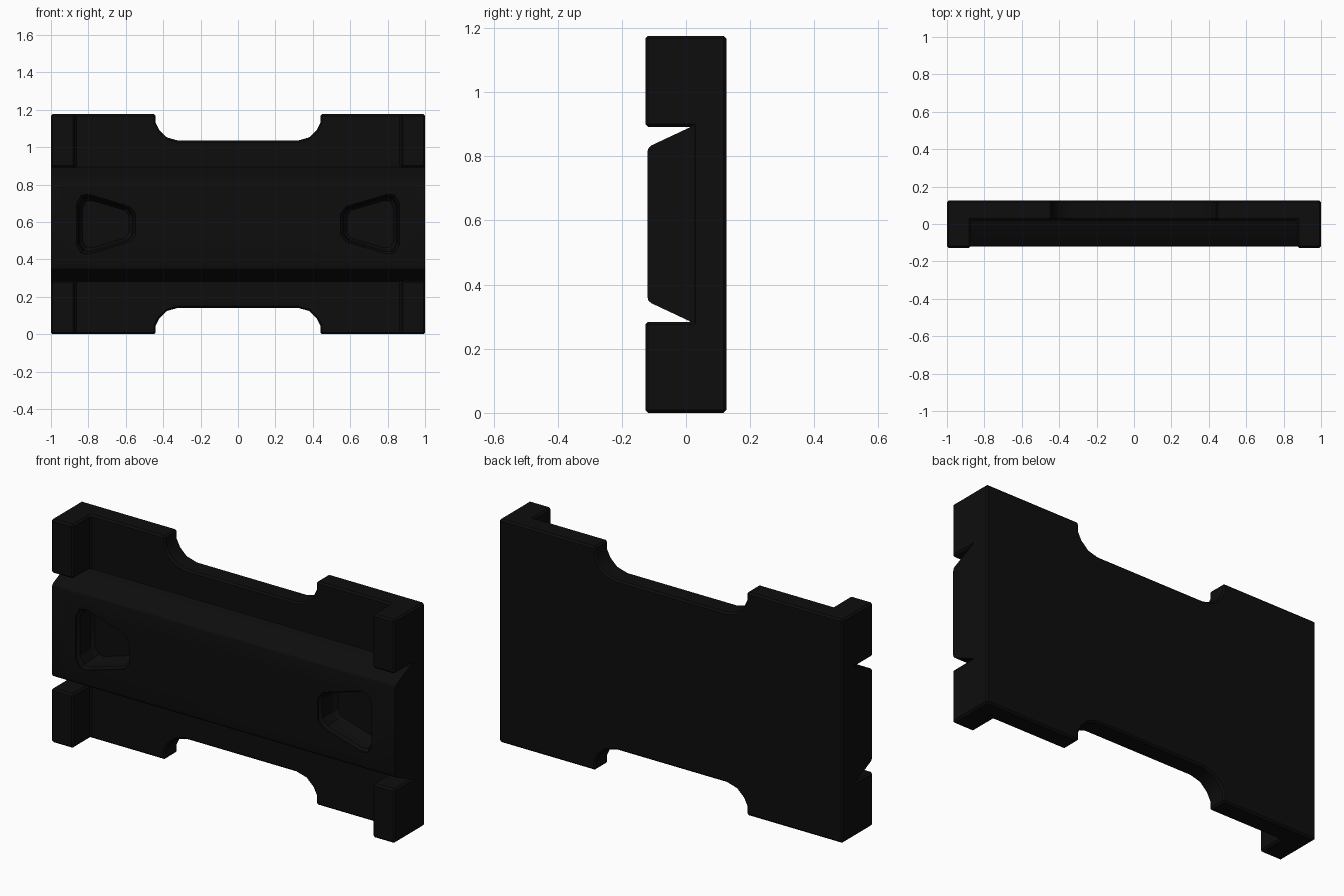
import bpy, bmesh
from mathutils import Vector

cube = bpy.data.objects.get("Cube")
if cube:
    bpy.data.objects.remove(cube, do_unlink=True)

COLOR = (0.004, 0.004, 0.004, 1)
black = bpy.data.materials.new("matte black")
black.use_nodes = True
black.diffuse_color = COLOR
bsdf = black.node_tree.nodes["Principled BSDF"]
bsdf.inputs["Base Color"].default_value = COLOR
bsdf.inputs["Roughness"].default_value = 0.8

H = 1.176          # overall height
BACK, FACE = 0.126, 0.02   # plate depth range
FRONT = -0.12      # front of the raised band


def loft(name, rings):
    """Closed solid through a list of matching point rings."""
    bm = bmesh.new()
    loops = [[bm.verts.new(p) for p in ring] for ring in rings]
    n = len(loops[0])
    for a, b in zip(loops, loops[1:]):
        for i in range(n):
            j = (i + 1) % n
            bm.faces.new((a[i], a[j], b[j], b[i]))
    bm.faces.new(loops[0])
    bm.faces.new(loops[-1])
    bmesh.ops.recalc_face_normals(bm, faces=bm.faces)
    mesh = bpy.data.meshes.new(name)
    bm.to_mesh(mesh)
    bm.free()
    mesh.materials.append(black)
    obj = bpy.data.objects.new(name, mesh)
    bpy.context.collection.objects.link(obj)
    return obj


def box(name, x0, x1, y0, y1, z0, z1):
    return loft(name, [[(x, y0, z0), (x, y1, z0), (x, y1, z1), (x, y0, z1)] for x in (x0, x1)])


def apply(obj, kind, **settings):
    mod = obj.modifiers.new(kind.title(), kind)
    for key, value in settings.items():
        setattr(mod, key, value)
    bpy.context.view_layer.objects.active = obj
    bpy.ops.object.modifier_apply(modifier=mod.name)


def combine(obj, other, operation):
    apply(obj, "BOOLEAN", object=other, operation=operation, solver="EXACT")
    bpy.data.objects.remove(other, do_unlink=True)


# Back plate with a rounded notch in the top and bottom edges
quarter = [(1, H), (0.44, H), (0.44, 1.13), (0.42, 1.09), (0.38, 1.052), (0.32, 1.035)]
top = quarter + [(-x, z) for x, z in reversed(quarter)]
outline = top + [(x, H - z) for x, z in reversed(top)]
plate = loft("back_plate", [[(x, y, z) for x, z in outline] for y in (FACE, BACK)])

# Corner blocks joined to the plate
for side in (-1, 1):
    for z0, z1 in ((0, 0.284), (H - 0.284, H)):
        block = box("corner_block", side * 0.872, side, -0.127, 0.07, z0, z1)
        combine(plate, block, "UNION")
apply(plate, "BEVEL", width=0.009, segments=1, limit_method="ANGLE", angle_limit=0.9)

# Raised band with sloping upper and lower sides
half = [(0.03, 0.279), (FACE, 0.282), (-0.108, 0.342), (-0.117, 0.35), (FRONT, 0.36)]
profile = half + [(y, H - z) for y, z in reversed(half)]
band = loft("raised_band", [[(x, y, z) for y, z in profile] for x in (-0.999, 0.999)])

# Tapered hand pockets cut into the band
upper = [(0.545, 0.645), (0.575, 0.683), (0.80, 0.75), (0.84, 0.745), (0.865, 0.70)]
pocket = upper + [(x, H - z) for x, z in reversed(upper)]
center = Vector((0.715, H / 2))
LAYERS = ((-0.14, 1.0), (-0.112, 0.98), (-0.10, 0.91), (-0.02, 0.87), (0.0, 0.78))
for side in (-1, 1):
    rings = []
    for y, scale in LAYERS:
        pts = [center + (Vector(p) - center) * scale for p in pocket]
        rings.append([(side * p.x, y, p.y) for p in pts])
    combine(band, loft("pocket_cutter", rings), "DIFFERENCE")

# Keep hard edges, soften only the shallow curves
for obj in (plate, band):
    bpy.ops.object.select_all(action="DESELECT")
    obj.select_set(True)
    bpy.context.view_layer.objects.active = obj
    bpy.ops.object.shade_smooth_by_angle(angle=0.5)
